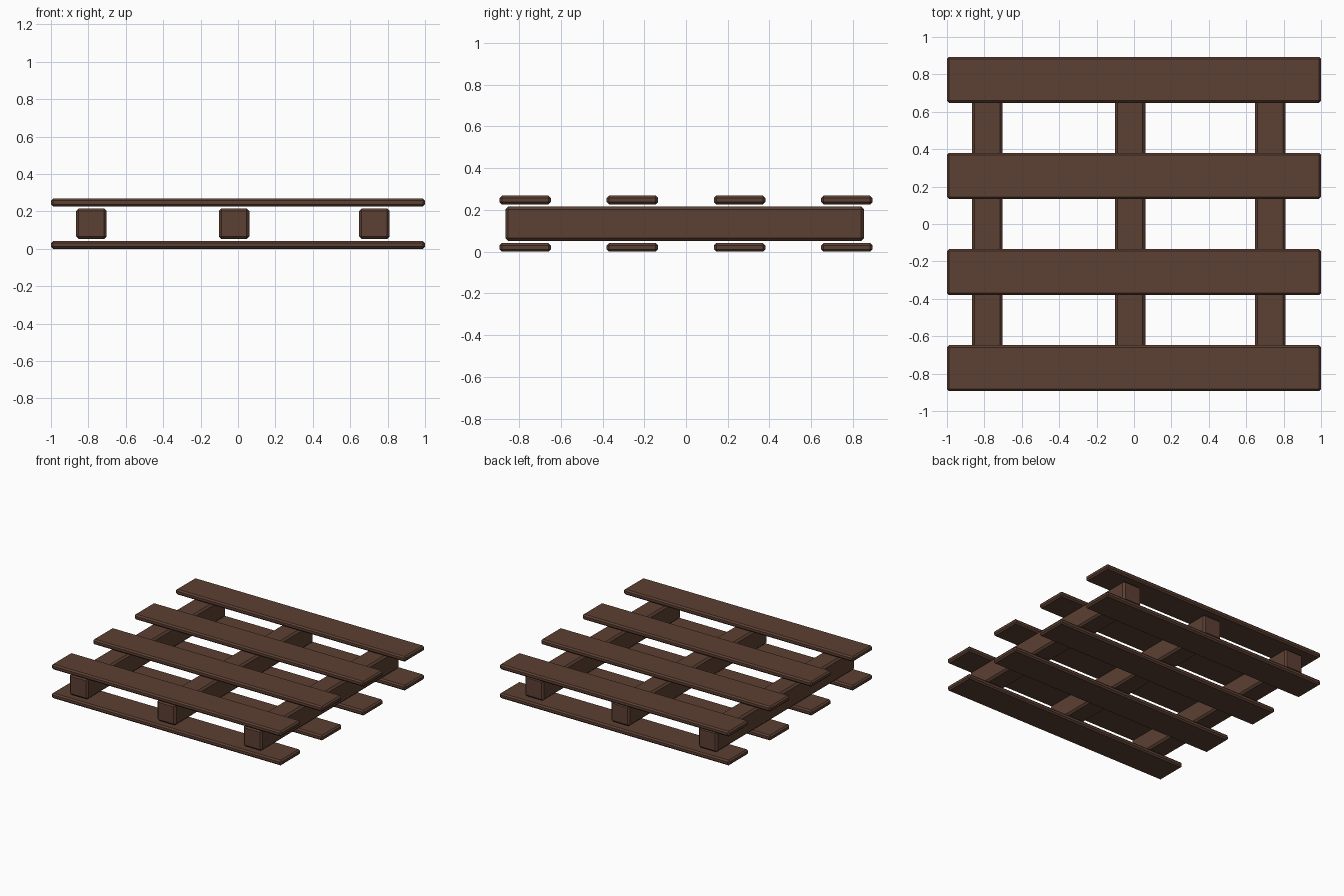
import bpy
import bmesh
from mathutils import Vector

if "Cube" in bpy.data.objects:
    bpy.data.objects.remove(bpy.data.objects["Cube"])

wood = bpy.data.materials.new("dark_brown_wood")
wood.diffuse_color = (0.107, 0.051, 0.033, 1.0)
wood.use_nodes = True
wood.node_tree.nodes["Principled BSDF"].inputs["Base Color"].default_value = wood.diffuse_color


def chamfered_box(name, center, size, chamfer):
    """Box with a single flat chamfer on every edge."""
    bm = bmesh.new()
    bmesh.ops.create_cube(bm, size=1.0)
    bmesh.ops.scale(bm, vec=Vector(size), verts=bm.verts)
    bmesh.ops.bevel(bm, geom=bm.edges[:], offset=chamfer, segments=1,
                    affect='EDGES', profile=0.5)
    mesh = bpy.data.meshes.new(name)
    bm.to_mesh(mesh)
    bm.free()
    mesh.materials.append(wood)
    obj = bpy.data.objects.new(name, mesh)
    obj.location = center
    bpy.context.collection.objects.link(obj)
    return obj


# Four slats in each of the two decks
for deck, z in (("bottom", 0.0205), ("top", 0.2475)):
    for i in range(4):
        y = (i - 1.5) * 0.514
        chamfered_box(f"{deck}_slat_{i + 1}", (0, y, z), (2.0, 0.246, 0.041), 0.011)

# Three bearers running front to back between the decks
for side, x in (("left", -0.784), ("middle", -0.021), ("right", 0.729)):
    chamfered_box(f"{side}_bearer", (x, -0.006, 0.134), (0.163, 1.72, 0.164), 0.014)
